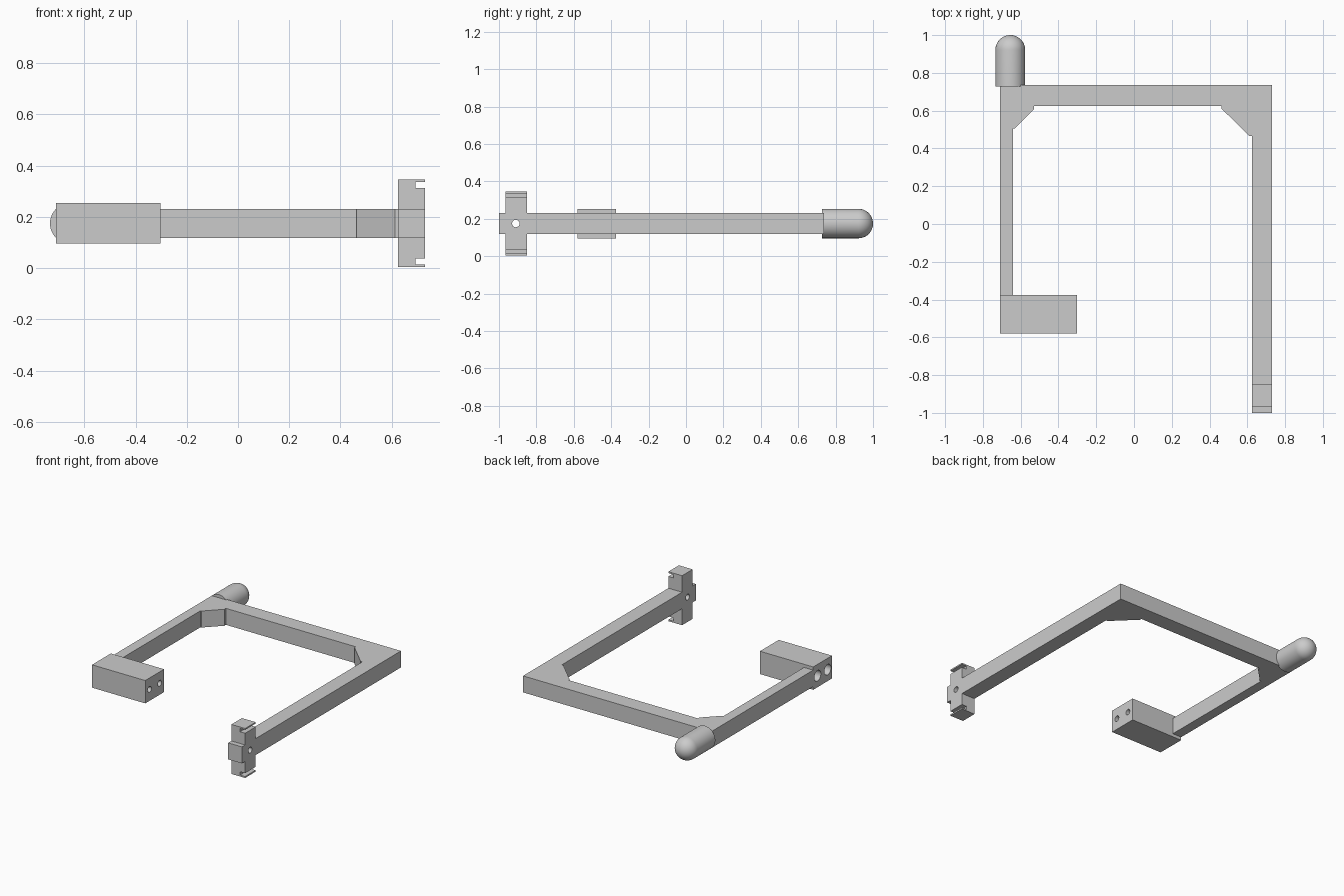
import bpy, bmesh, math
from mathutils import Matrix, Vector

if "Cube" in bpy.data.objects:
    bpy.data.objects.remove(bpy.data.objects["Cube"])

GREY = (0.6, 0.6, 0.6, 1)
grey = bpy.data.materials.new("plain grey")
grey.use_nodes = True
grey.diffuse_color = GREY
grey.node_tree.nodes["Principled BSDF"].inputs["Base Color"].default_value = GREY

MID = 0.175          # height of the centre line


def finish(name, bm):
    bmesh.ops.recalc_face_normals(bm, faces=bm.faces)
    mesh = bpy.data.meshes.new(name)
    bm.to_mesh(mesh)
    bm.free()
    mesh.materials.append(grey)
    obj = bpy.data.objects.new(name, mesh)
    bpy.context.collection.objects.link(obj)
    return obj


def prism(name, points, offset):
    """Extrude a closed outline of 3D points along offset."""
    bm = bmesh.new()
    face = bm.faces.new([bm.verts.new(p) for p in points])
    out = bmesh.ops.extrude_face_region(bm, geom=[face])
    moved = [v for v in out["geom"] if isinstance(v, bmesh.types.BMVert)]
    bmesh.ops.translate(bm, vec=Vector(offset), verts=moved)
    return finish(name, bm)


def drill(target, x0, x1, y, radius):
    """Cut a round hole along x."""
    bm = bmesh.new()
    place = Matrix.Translation(((x0 + x1) / 2, y, MID)) @ Matrix.Rotation(math.pi / 2, 4, "Y")
    bmesh.ops.create_cone(bm, cap_ends=True, segments=32, radius1=radius,
                          radius2=radius, depth=x1 - x0, matrix=place)
    cutter = finish("hole_cutter", bm)
    cutter.hide_render = True
    mod = target.modifiers.new("hole", "BOOLEAN")
    mod.operation, mod.solver, mod.object = "DIFFERENCE", "EXACT", cutter
    bpy.context.view_layer.objects.active = target
    bpy.ops.object.modifier_apply(modifier=mod.name)
    bpy.data.objects.remove(cutter)


# Three-sided frame with corner gussets
outline = [(-0.71, -0.375), (-0.64, -0.375), (-0.64, 0.505), (-0.632, 0.505),
           (-0.53, 0.608), (-0.53, 0.625), (0.462, 0.625), (0.462, 0.612),
           (0.612, 0.465), (0.625, 0.465), (0.625, -1), (0.73, -1),
           (0.73, 0.737), (-0.71, 0.737)]
frame = prism("frame", [(x, y, MID - 0.057) for x, y in outline], (0, 0, 0.114))
drill(frame, 0.5, 0.9, -0.91, 0.02)

# Slotted clamp lugs above and below the end of the long arm
lug = [(0.625, 0.057), (0.73, 0.057), (0.73, 0.138), (0.692, 0.138),
       (0.692, 0.161), (0.73, 0.161), (0.73, 0.171), (0.625, 0.171)]
for name, side in (("upper_lug", 1), ("lower_lug", -1)):
    prism(name, [(x, -0.965, MID + side * h) for x, h in lug], (0, 0.115, 0))

# Mounting block with two counterbored holes
block = prism("mounting_block",
              [(-0.71, y, MID + h) for y, h in
               ((-0.58, -0.079), (-0.375, -0.079), (-0.375, 0.079), (-0.58, 0.079))],
              (0.407, 0, 0))
for y in (-0.533, -0.423):
    drill(block, -0.8, -0.2, y, 0.02)
    drill(block, -0.8, -0.6, y, 0.036)

# Round-ended knob: a profile spun about the y axis
R, START, END = 0.079, 0.728, 1.0
profile = [(0, START), (R, START)]
for i in range(13):
    a = math.pi / 2 * i / 12
    profile.append((R * math.cos(a), END - R + R * math.sin(a)))
bm = bmesh.new()
verts = [bm.verts.new((-0.655 + r, y, MID)) for r, y in profile]
edges = [bm.edges.new(pair) for pair in zip(verts, verts[1:])]
bmesh.ops.spin(bm, geom=verts + edges, cent=(-0.655, 0, MID), axis=(0, 1, 0),
               angle=math.tau, steps=48)
bmesh.ops.remove_doubles(bm, verts=bm.verts, dist=0.0001)
knob = finish("knob", bm)

# Smooth the knob and the hole walls, keeping hard edges
bpy.ops.object.select_all(action="DESELECT")
for obj in (knob, frame, block):
    obj.select_set(True)
bpy.context.view_layer.objects.active = knob
bpy.ops.object.shade_smooth_by_angle(angle=math.radians(30))
